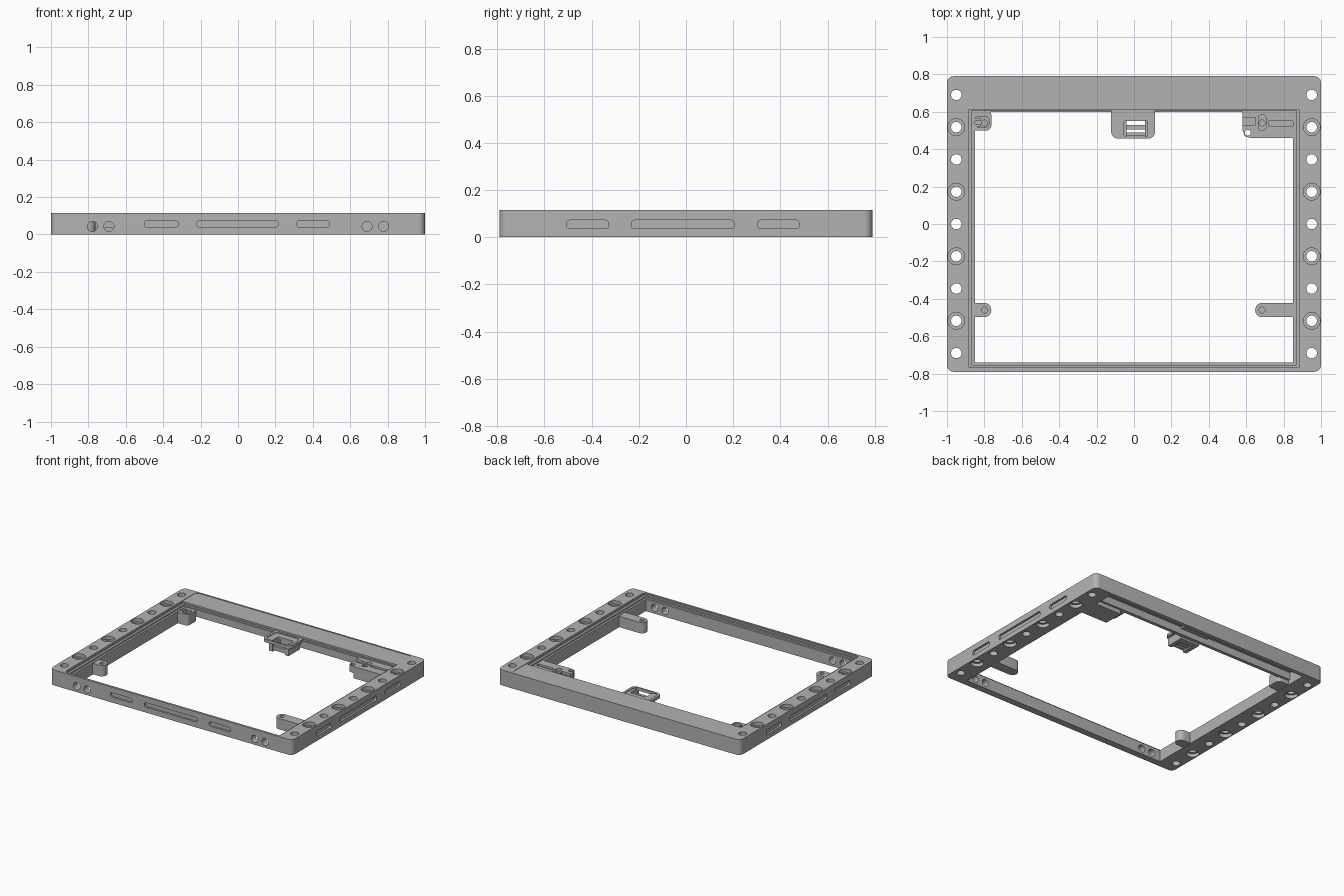
import bpy, bmesh, math

if "Cube" in bpy.data.objects:
    bpy.data.objects.remove(bpy.data.objects["Cube"], do_unlink=True)

grey = bpy.data.materials.new("plain_grey")
grey.use_nodes = True
grey.diffuse_color = (0.45, 0.45, 0.45, 1)
grey.node_tree.nodes["Principled BSDF"].inputs["Base Color"].default_value = (0.45, 0.45, 0.45, 1)


def rect(u0, u1, v0, v1, r=0.0, seg=6):
    """Outline of a rectangle with rounded corners."""
    if r == 0:
        return [(u0, v0), (u1, v0), (u1, v1), (u0, v1)]
    r = min(r, (u1 - u0) / 2 - 1e-4, (v1 - v0) / 2 - 1e-4)
    corners = [(u1 - r, v1 - r), (u0 + r, v1 - r), (u0 + r, v0 + r), (u1 - r, v0 + r)]
    pts = []
    for k, (cu, cv) in enumerate(corners):
        for i in range(seg + 1):
            a = math.pi / 2 * (k + i / seg)
            pts.append((cu + r * math.cos(a), cv + r * math.sin(a)))
    return pts


def disc(u, v, r, n=24):
    return [(u + r * math.cos(math.tau * i / n), v + r * math.sin(math.tau * i / n)) for i in range(n)]


def prism(outline, lo, hi, axis="z"):
    return outline, lo, hi, axis


def make(name, *prisms):
    """One mesh object from a list of extruded outlines."""
    place = {"x": lambda u, v, t: (t, u, v),
             "y": lambda u, v, t: (u, t, v),
             "z": lambda u, v, t: (u, v, t)}
    bm = bmesh.new()
    for outline, lo, hi, axis in prisms:
        low = [bm.verts.new(place[axis](u, v, lo)) for u, v in outline]
        top = [bm.verts.new(place[axis](u, v, hi)) for u, v in outline]
        bm.faces.new(low)
        bm.faces.new(top)
        for i in range(len(low)):
            j = (i + 1) % len(low)
            bm.faces.new((low[i], low[j], top[j], top[i]))
    bmesh.ops.recalc_face_normals(bm, faces=bm.faces)
    mesh = bpy.data.meshes.new(name)
    bm.to_mesh(mesh)
    bm.free()
    mesh.materials.append(grey)
    obj = bpy.data.objects.new(name, mesh)
    bpy.context.scene.collection.objects.link(obj)
    return obj


def cut(obj, *prisms):
    """Subtract disjoint prisms from an object."""
    cutter = make("cutter", *prisms)
    cutter.hide_render = True
    mod = obj.modifiers.new("cut", "BOOLEAN")
    mod.operation, mod.solver, mod.object = "DIFFERENCE", "EXACT", cutter
    bpy.context.view_layer.objects.active = obj
    bpy.ops.object.modifier_apply(modifier=mod.name)
    bpy.data.objects.remove(cutter, do_unlink=True)


def finish(obj):
    bpy.ops.object.select_all(action="DESELECT")
    obj.select_set(True)
    bpy.context.view_layer.objects.active = obj
    bpy.ops.object.shade_smooth_by_angle(angle=math.radians(30))


H = 0.115

# Frame body with stepped opening
frame = make("frame", prism(rect(-1, 1, -0.79, 0.79, 0.035), 0, H))
cut(frame, prism(rect(-0.85, 0.85, -0.74, 0.6), -0.1, 0.3))
cut(frame, prism(rect(-0.89, 0.89, -0.775, 0.78, 0.03), H - 0.003, 0.3))
cut(frame, prism(rect(-0.882, 0.882, -0.768, 0.612), 0.1, 0.3))
cut(frame, prism(rect(-0.865, 0.865, -0.755, 0.606), 0.088, 0.3))

# Hollow channel under the wide back bar
cut(frame, prism(rect(-0.85, 0.85, 0.625, 0.76), -0.1, 0.09))
cut(frame, prism(rect(-0.85, 0.85, 0.59, 0.64), -0.1, 0.035))

# Bolt holes along both side rails, every second one counterbored
ys = [0.69 - 0.1725 * i for i in range(9)]
cut(frame, *[prism(disc(s * 0.95, y, 0.028), -0.1, 0.3) for s in (-1, 1) for y in ys])
bores = [(s * 0.95, y) for s in (-1, 1) for y in ys[1::2]]
cut(frame, *[prism(disc(x, y, 0.045), lo, hi)
             for x, y in bores for lo, hi in ((-0.1, 0.025), (H - 0.025, 0.3))])

# Shallow grip slots on the front and both sides
cut(frame, *[prism(rect(a, b, 0.04, 0.073, 0.012), -0.9, -0.775, "y")
             for a, b in ((-0.5, -0.32), (-0.22, 0.215), (0.315, 0.49))])
cut(frame, *[prism(rect(a, b, 0.036, 0.072, 0.012), lo, hi, "x")
             for a, b in ((-0.505, -0.33), (-0.23, 0.205), (0.305, 0.48))
             for lo, hi in ((0.985, 1.2), (-1.2, -0.985))])

# Pairs of round holes through the front wall
cut(frame, *[prism(disc(s * x, 0.043, 0.027), -0.9, -0.7, "y")
             for s in (-1, 1) for x in (0.69, 0.778)])
finish(frame)

# Screw tabs near the front
for name, a, b, hx in (("right_front_tab", -0.9, -0.763, -0.8),
                       ("left_front_tab", 0.648, 0.9, 0.685)):
    tab = make(name, prism(rect(a, b, -0.498, -0.422, 0.037), 0.003, 0.084))
    cut(tab, prism(disc(hx, -0.46, 0.016), 0.02, 0.3))
    finish(tab)

# Right back corner bracket
bracket = make("right_back_bracket", prism(rect(-0.88, -0.763, 0.5, 0.61, 0.025), 0.003, 0.084))
cut(bracket, prism(rect(-0.852, -0.775, 0.518, 0.575, 0.02), 0.068, 0.3))
cut(bracket, prism(disc(-0.8, 0.54, 0.016), 0.02, 0.3))
finish(bracket)
rib = make("right_back_rib", prism(rect(-0.852, -0.82, 0.52, 0.535), 0.06, 0.084),
           prism(rect(-0.852, -0.82, 0.55, 0.565), 0.06, 0.084))
finish(rib)

# Left back corner bracket with wire channels
outline = [(0.58, 0.61), (0.58, 0.5), (0.592, 0.47), (0.625, 0.46), (0.86, 0.46), (0.86, 0.61)]
bracket = make("left_back_bracket", prism(outline, 0.003, 0.09))
cut(bracket, prism(rect(0.72, 0.849, 0.525, 0.55), 0.07, 0.3),
    prism(rect(0.665, 0.705, 0.5, 0.585, 0.018), 0.07, 0.3),
    prism(rect(0.57, 0.65, 0.53, 0.57), 0.07, 0.3))
cut(bracket, prism(disc(0.685, 0.54, 0.016), 0.02, 0.3),
    prism(disc(0.608, 0.488, 0.016), 0.02, 0.3))
cut(bracket, prism(rect(0.5, 0.63, 0.4, 0.7), -0.1, 0.04))
finish(bracket)

# Centre clip plate with a window and a lower crossbar
clip = make("centre_clip", prism(rect(-0.122, 0.112, 0.457, 0.66, 0.035), 0.078, 0.1))
cut(clip, prism(rect(-0.105, 0.095, 0.473, 0.598, 0.025), 0.094, 0.3))
cut(clip, prism(rect(-0.053, 0.073, 0.468, 0.552, 0.008), -0.1, 0.3))
finish(clip)
finish(make("centre_clip_crossbars",
            prism(rect(-0.042, 0.062, 0.505, 0.53), 0.03, 0.06),
            prism(rect(-0.042, 0.062, 0.47, 0.49), 0.03, 0.06)))
finish(make("centre_clip_arms",
            prism(rect(-0.07, -0.04, 0.466, 0.6), 0.02, 0.08),
            prism(rect(0.06, 0.09, 0.466, 0.6), 0.02, 0.08),
            prism(rect(-0.07, 0.09, 0.555, 0.6), 0.02, 0.08)))
